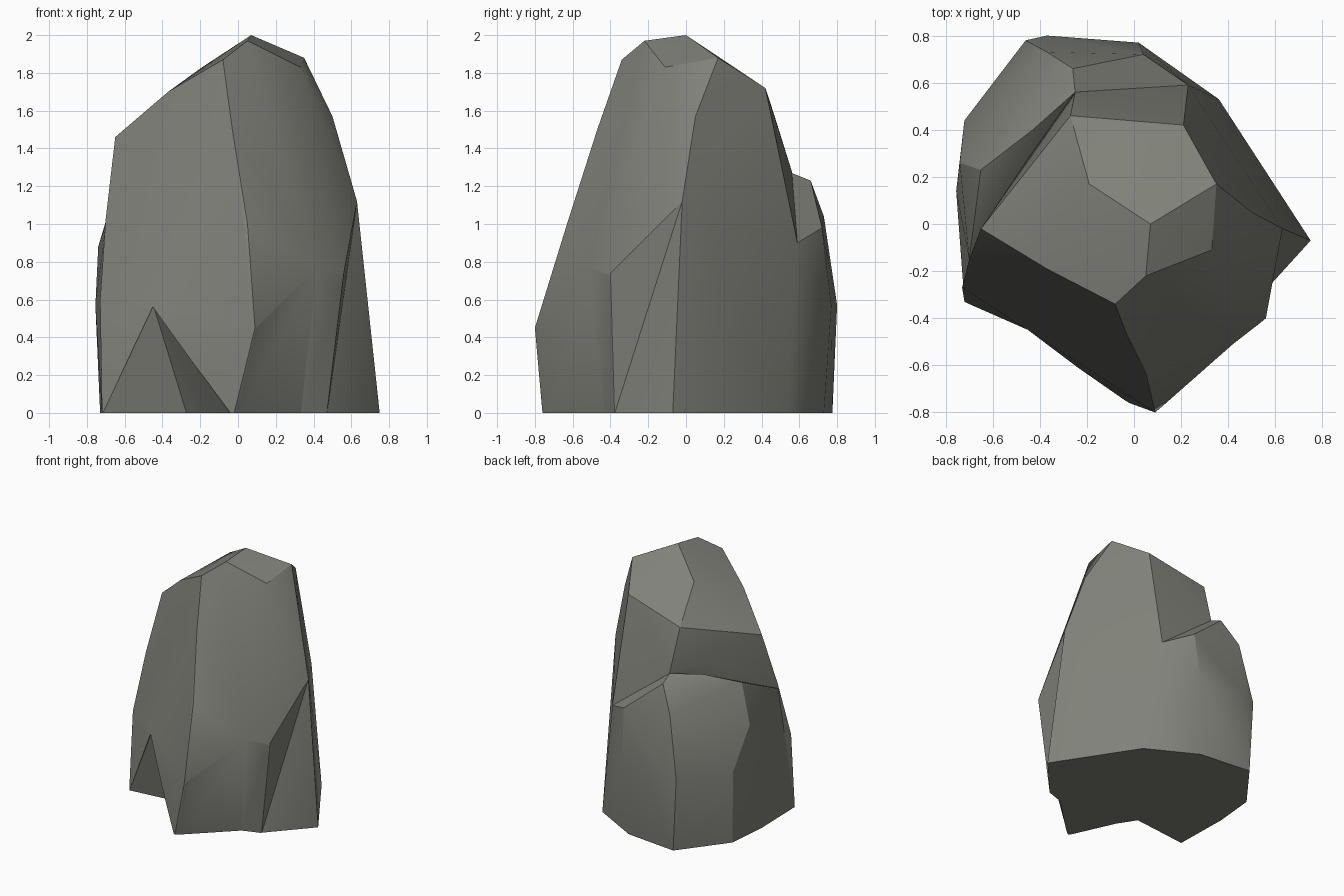
import bpy
import bmesh
import math

cube = bpy.data.objects.get("Cube")
if cube:
    bpy.data.objects.remove(cube, do_unlink=True)

# One stone colour for the whole boulder
stone = bpy.data.materials.new("grey_green_stone")
stone.use_nodes = True
colour = (0.215, 0.22, 0.19, 1)
stone.diffuse_color = colour
stone.node_tree.nodes["Principled BSDF"].inputs["Base Color"].default_value = colour


def faceted_block(name, points):
    """Wrap a convex block tightly around a few corner points."""
    bm = bmesh.new()
    for point in points:
        bm.verts.new(point)
    result = bmesh.ops.convex_hull(bm, input=bm.verts[:])
    unused = set(result["geom_interior"]) | set(result["geom_unused"])
    loose = [item for item in unused if isinstance(item, bmesh.types.BMVert)]
    if loose:
        bmesh.ops.delete(bm, geom=loose, context="VERTS")
    bmesh.ops.recalc_face_normals(bm, faces=bm.faces[:])
    mesh = bpy.data.meshes.new(name)
    bm.to_mesh(mesh)
    bm.free()
    mesh.materials.append(stone)
    block = bpy.data.objects.new(name, mesh)
    bpy.context.scene.collection.objects.link(block)
    return block


def at_height(height, outline):
    return [(x, y, height) for x, y in outline]


def combine(target, other, operation):
    """Merge a block into the target, or chip it away, then discard it."""
    modifier = target.modifiers.new(operation.lower(), "BOOLEAN")
    modifier.operation = operation
    modifier.solver = "EXACT"
    modifier.object = other
    bpy.context.view_layer.objects.active = target
    bpy.ops.object.modifier_apply(modifier=modifier.name)
    bpy.data.objects.remove(other, do_unlink=True)


def chip_away(target, name, tips, foot):
    """Break off a wedge that starts just below the ground."""
    combine(target, faceted_block(name, tips + at_height(-.01, foot)), "DIFFERENCE")


# Tall main block: crown, shoulders and ledge, front corner, footprint
crown = [
    (.07, 0, 2), (.35, .17, 1.88), (.21, .42, 1.72), (-.27, .46, 1.6),
    (-.19, .17, 1.83), (.05, -.22, 1.97), (-.08, -.34, 1.87), (.33, -.11, 1.83),
    (-.37, -.19, 1.7),
]
shoulders = [
    (-.65, -.02, 1.46), (.5, .05, 1.57), (.63, -.02, 1.12), (-.7, -.15, 1.03),
    (-.25, .56, 1.28), (-.45, .28, 1.3), (.23, .59, .9), (-.73, -.27, .6),
]
front_corner = [
    (-.03, -.47, 1.5), (.05, -.63, 1), (.09, -.8, .45),
    (.42, -.51, .77), (.56, -.4, .74), (-.45, -.44, .58),
]
footprint = at_height(0, [
    (.75, -.07), (.36, .53), (.02, .6), (-.72, -.33), (-.02, -.76), (.47, -.38),
])
boulder = faceted_block("boulder", crown + shoulders + front_corner + footprint)

# Lower lump bulging out at the back
lump_foot = at_height(0, [
    (.36, .53), (-.01, .73), (-.43, .775), (-.7, .42), (-.73, .1), (-.72, -.33),
])
lump_waist = at_height(.57, [
    (.02, .77), (-.37, .8), (-.46, .78), (-.72, .44), (-.755, .14),
])
lump_top = [
    (-.26, .66, 1.23), (-.37, .73, 1.04), (.04, .72, .98), (.23, .59, .9),
    (-.65, .23, 1.18), (-.74, .26, .88), (-.7, -.15, 1.0), (-.43, .4, 1.25),
    (-.25, .56, 1.27),
]
back_lump = faceted_block("back_lump", lump_foot + lump_waist + lump_top)
combine(boulder, back_lump, "UNION")

# Triangular chip broken from the front foot
chip_away(boulder, "front_chip", [(-.45, -.43, .575)], [
    (-.72, -.33), (-.27, -.28), (-.18, -.42), (-.03, -.75), (-.5, -1.2),
])

# Shallow undercut beside the front corner
chip_away(boulder, "front_undercut", [
    (.42, -.51, .77), (.09, -.805, .45), (.56, -.405, .74), (.5, -1, .3),
], [(-.02, -.765), (.33, -.43), (.475, -.38), (.5, -1)])

# Tall narrow chip along the side corner
chip_away(boulder, "side_chip", [
    (.63, -.02, 1.12), (.56, -.4, .74), (.95, -.5, .2),
], [(.47, -.38), (.752, -.07), (.95, -.5)])

# Soft shading that keeps the broken edges crisp
bpy.ops.object.select_all(action="DESELECT")
boulder.select_set(True)
bpy.context.view_layer.objects.active = boulder
bpy.ops.object.shade_smooth_by_angle(angle=math.radians(26))
